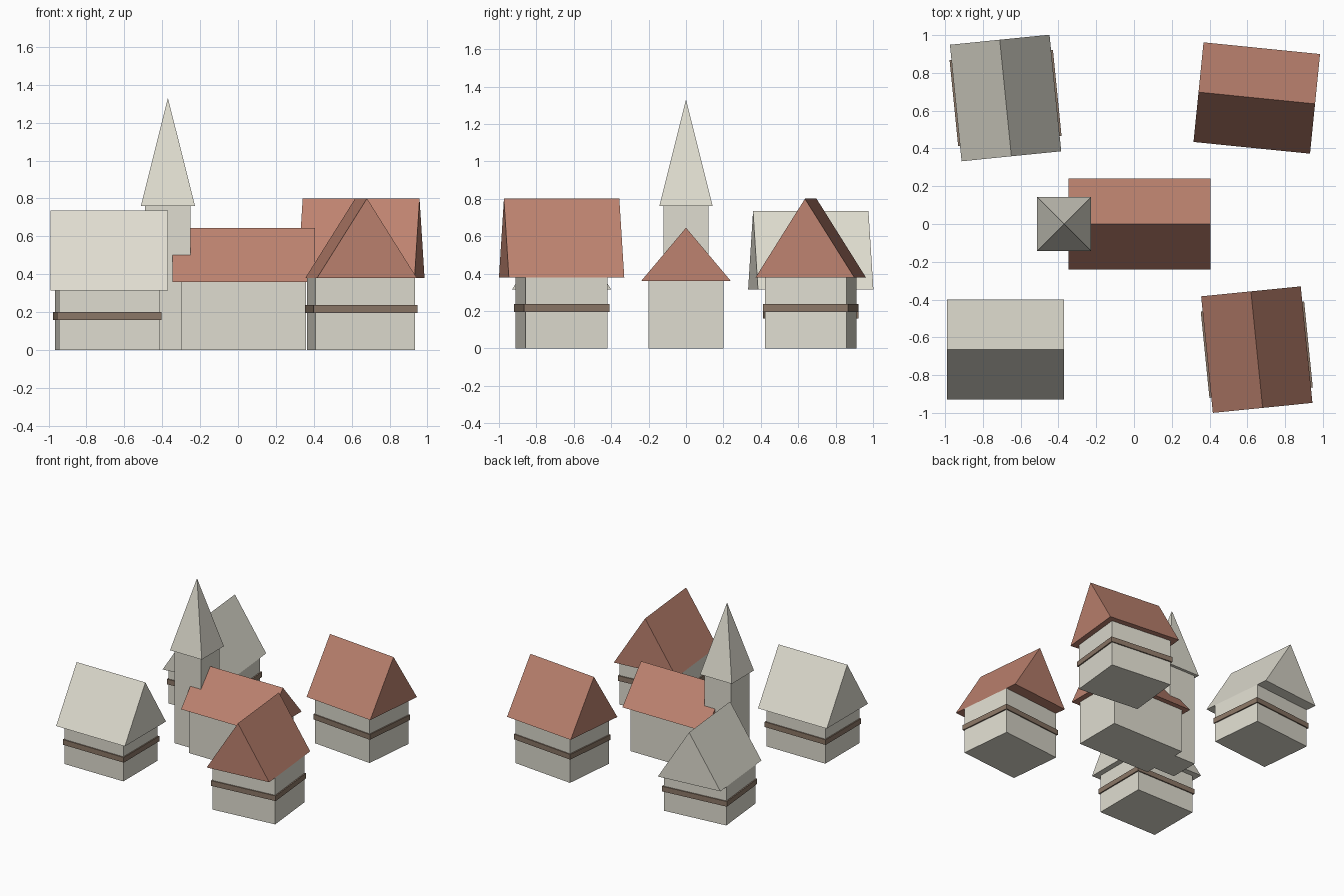
import bpy
import bmesh
from mathutils import Matrix

cube = bpy.data.objects.get("Cube")
if cube:
    bpy.data.objects.remove(cube, do_unlink=True)


def material(name, rgb):
    m = bpy.data.materials.new(name)
    m.use_nodes = True
    m.diffuse_color = (*rgb, 1)
    m.node_tree.nodes["Principled BSDF"].inputs["Base Color"].default_value = (*rgb, 1)
    return m


cream = material("cream plaster", (0.74, 0.72, 0.63))
red = material("clay red", (0.51, 0.225, 0.16))
brown = material("timber brown", (0.26, 0.185, 0.135))


def add_object(name, bm, mat, centre, angle):
    bmesh.ops.recalc_face_normals(bm, faces=bm.faces)
    mesh = bpy.data.meshes.new(name)
    bm.to_mesh(mesh)
    bm.free()
    mesh.materials.append(mat)
    obj = bpy.data.objects.new(name, mesh)
    obj.location = (*centre, 0)
    obj.rotation_euler.z = angle
    bpy.context.collection.objects.link(obj)
    return obj


def box(name, size, z0, z1, mat, centre, angle=0):
    bm = bmesh.new()
    bmesh.ops.create_cube(bm, size=1, matrix=Matrix.Translation((0, 0, (z0 + z1) / 2))
                          @ Matrix.Diagonal((*size, z1 - z0, 1)))
    add_object(name, bm, mat, centre, angle)


def gable_roof(name, size, z0, z1, mat, centre, angle=0, ridge="x"):
    """Closed triangular prism whose ridge runs along the given axis."""
    hx, hy = size[0] / 2, size[1] / 2
    bm = bmesh.new()
    ends = []
    for s in (-1, 1):
        if ridge == "x":
            pts = [(s * hx, -hy, z0), (s * hx, hy, z0), (s * hx, 0, z1)]
        else:
            pts = [(-hx, s * hy, z0), (hx, s * hy, z0), (0, s * hy, z1)]
        ends.append([bm.verts.new(p) for p in pts])
        bm.faces.new(ends[-1])
    a, b = ends
    for i in range(3):
        j = (i + 1) % 3
        bm.faces.new((a[i], a[j], b[j], b[i]))
    add_object(name, bm, mat, centre, angle)


def house(name, centre, angle, height, ridge, roof_mat):
    box(name + "_walls", (0.53, 0.44), 0, height, cream, centre, angle)
    middle = height * 0.57
    box(name + "_timber_band", (0.55, 0.458), middle - 0.021, middle + 0.021,
        brown, centre, angle)
    size = (0.62, 0.53) if ridge == "x" else (0.53, 0.62)
    gable_roof(name + "_roof", size, height, height + 0.42, roof_mat, centre, angle, ridge)


# Four cottages around the church
house("front_right_house", (-0.68, -0.665), 0, 0.315, "x", cream)
house("back_right_house", (-0.68, 0.667), 0.1, 0.315, "y", cream)
house("back_left_house", (0.65, 0.667), -0.1, 0.38, "x", red)
house("front_left_house", (0.65, -0.665), 0.1, 0.38, "y", red)

# Church nave
box("nave_walls", (0.66, 0.4), 0, 0.36, cream, (0.03, 0))
gable_roof("nave_roof", (0.752, 0.48), 0.36, 0.645, red, (0.03, 0))

# Church tower with pyramid spire
tower = (-0.37, 0)
box("tower", (0.24, 0.24), 0, 0.76, cream, tower)
bm = bmesh.new()
half = 0.143
base = [bm.verts.new((x * half, y * half, 0.76))
        for x, y in ((-1, -1), (1, -1), (1, 1), (-1, 1))]
tip = bm.verts.new((0, 0, 1.33))
bm.faces.new(base)
for i in range(4):
    bm.faces.new((base[i], base[(i + 1) % 4], tip))
add_object("spire", bm, cream, tower, 0)
